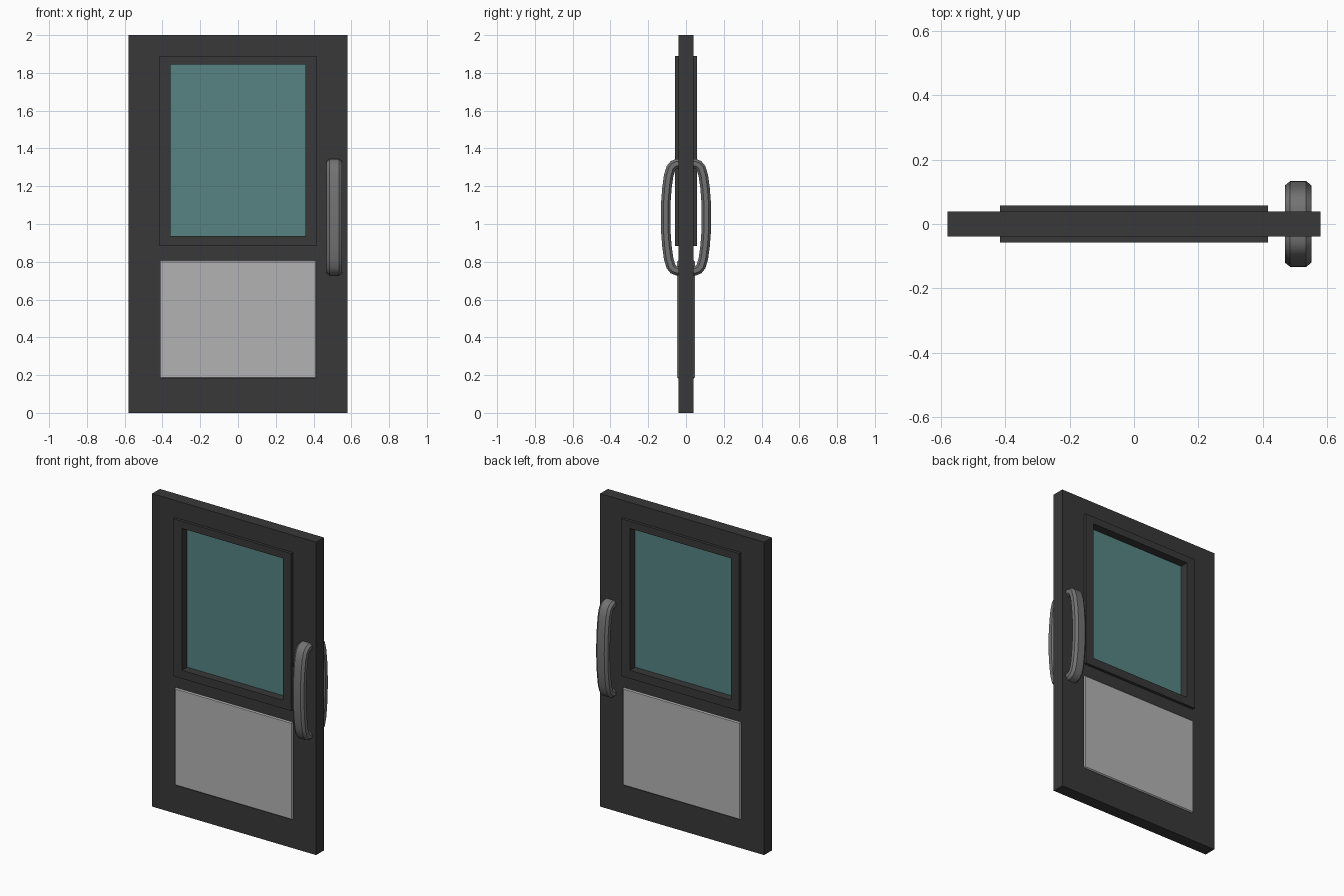
import bpy, bmesh
from math import radians
from mathutils import Vector

if "Cube" in bpy.data.objects:
    bpy.data.objects.remove(bpy.data.objects["Cube"])


def material(name, r, g, b):
    m = bpy.data.materials.new(name)
    m.diffuse_color = (r, g, b, 1)
    m.use_nodes = True
    m.node_tree.nodes["Principled BSDF"].inputs["Base Color"].default_value = m.diffuse_color
    return m


DARK = material("dark_paint", 0.04, 0.04, 0.04)
GLASS = material("tinted_glass", 0.095, 0.23, 0.23)
PLATE = material("light_grey", 0.45, 0.45, 0.45)
METAL = material("handle_metal", 0.17, 0.17, 0.17)


def finish(name, bm, mat):
    bmesh.ops.recalc_face_normals(bm, faces=bm.faces)
    me = bpy.data.meshes.new(name)
    bm.to_mesh(me)
    bm.free()
    me.materials.append(mat)
    ob = bpy.data.objects.new(name, me)
    bpy.context.collection.objects.link(ob)
    return ob


def box(name, hx, hy, z0, z1, mat, bevel=0):
    bm = bmesh.new()
    bmesh.ops.create_cube(bm, size=1)
    for v in bm.verts:
        v.co = (v.co.x * 2 * hx, v.co.y * 2 * hy, (z0 + z1) / 2 + v.co.z * (z1 - z0))
    if bevel:
        bmesh.ops.bevel(bm, geom=bm.edges[:], offset=bevel, segments=1, affect='EDGES')
    return finish(name, bm, mat)


def ring(name, outer, inner, hy, mat):
    """Rectangular slab with a rectangular opening; rectangles are (half x, z0, z1)."""
    bm = bmesh.new()
    loops = []
    for hx, z0, z1 in (outer, inner):
        for y in (-hy, hy):
            loops.append([bm.verts.new((x, y, z)) for x, z in
                          ((-hx, z0), (hx, z0), (hx, z1), (-hx, z1))])
    of, ob, inf, inb = loops
    for a, b in ((of, inf), (inf, inb), (inb, ob), (ob, of)):
        for i in range(4):
            j = (i + 1) % 4
            bm.faces.new((a[i], a[j], b[j], b[i]))
    return finish(name, bm, mat)


def handle(name, side):
    # Half of the bowed path (distance from door centre, z), mirrored about mid height
    half = [(0.03, 1.319), (0.05, 1.319), (0.066, 1.313), (0.08, 1.296),
            (0.092, 1.255), (0.101, 1.19), (0.107, 1.11)]
    mid = 1.036
    path = half + [(0.108, mid)] + [(y, 2 * mid - z) for y, z in reversed(half)]
    pts = [Vector(p) for p in path]
    section = [(0.041, 0.012), (0.025, 0.025), (-0.025, 0.025), (-0.041, 0.012),
               (-0.041, -0.012), (-0.025, -0.025), (0.025, -0.025), (0.041, -0.012)]
    bm = bmesh.new()
    rings = []
    for i, p in enumerate(pts):
        t = (pts[min(i + 1, len(pts) - 1)] - pts[max(i - 1, 0)]).normalized()
        n = Vector((-t.y, t.x))
        rings.append([bm.verts.new((0.51 + u, side * (p.x + n.x * w), p.y + n.y * w))
                      for u, w in section])
    for a, b in zip(rings, rings[1:]):
        for i in range(8):
            j = (i + 1) % 8
            bm.faces.new((a[i], a[j], b[j], b[i]))
    bm.faces.new(rings[0])
    bm.faces.new(rings[-1])
    ob = finish(name, bm, METAL)
    bpy.ops.object.select_all(action='DESELECT')
    ob.select_set(True)
    bpy.context.view_layer.objects.active = ob
    bpy.ops.object.shade_smooth_by_angle(angle=radians(35))


# Door leaf with window opening
ring("door_leaf", (0.58, 0, 2), (0.39, 0.91, 1.865), 0.039, DARK)
# Raised window frame and glass pane
ring("window_frame", (0.416, 0.884, 1.89), (0.357, 0.937, 1.844), 0.057, DARK)
box("window_glass", 0.36, 0.004, 0.934, 1.847, GLASS)
# Lower panel, slightly proud on both sides
box("lower_panel", 0.416, 0.047, 0.182, 0.806, PLATE, 0.006)
# Pull handles on both sides
handle("front_handle", -1)
handle("back_handle", 1)
